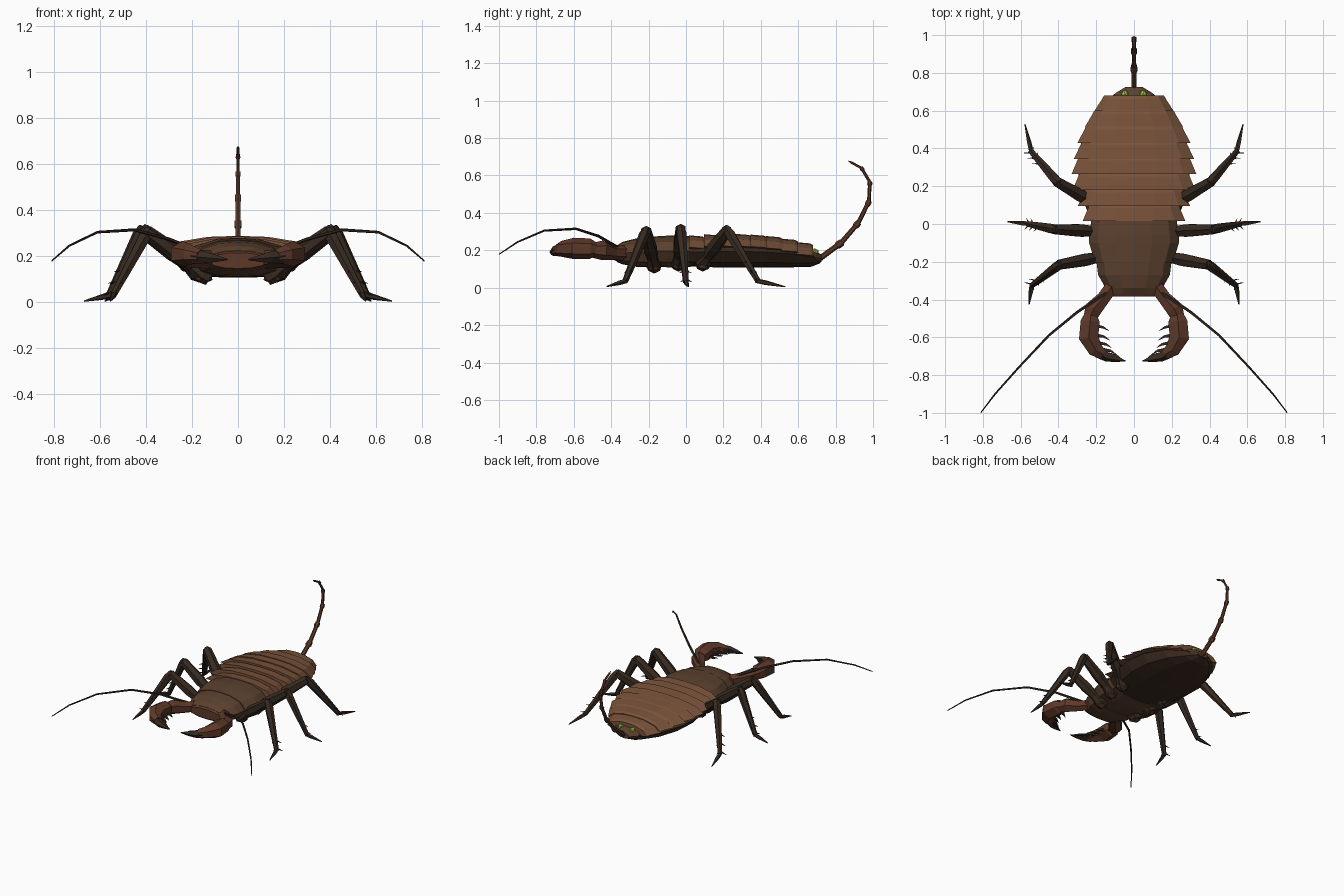
import bpy, bmesh, math
from mathutils import Vector


def material(name, rgb):
    m = bpy.data.materials.new(name)
    m.diffuse_color = (*rgb, 1)
    return m


PLATE = material("plate_brown", (0.19, 0.085, 0.042))
SHIELD = material("shield_brown", (0.105, 0.052, 0.028))
BELLY = material("belly_dark", (0.045, 0.024, 0.014))
LEG = material("leg_dark", (0.038, 0.023, 0.015))
CLAW = material("claw_red_brown", (0.11, 0.04, 0.022))
EYE = material("eye_green", (0.35, 0.55, 0.06))


def finish(name, bm, mat, mirror=False):
    bmesh.ops.recalc_face_normals(bm, faces=bm.faces[:])
    me = bpy.data.meshes.new(name)
    bm.to_mesh(me)
    bm.free()
    me.materials.append(mat)
    ob = bpy.data.objects.new(name, me)
    bpy.context.collection.objects.link(ob)
    if mirror:
        ob.modifiers.new("mirror", 'MIRROR').use_mirror_merge = False
    return ob


def skin(bm, rings):
    """Bridge closed rings of points and cap both ends."""
    vs = [[bm.verts.new(p) for p in r] for r in rings]
    n = len(vs[0])
    for a, b in zip(vs, vs[1:]):
        for i in range(n):
            j = (i + 1) % n
            bm.faces.new((a[i], a[j], b[j], b[i]))
    bm.faces.new(vs[0][::-1])
    bm.faces.new(vs[-1])


def tube(bm, path, sides=6, flat=1.0):
    """Tapered tube through (x, y, z, radius); flat scales its height."""
    pts = [Vector(p[:3]) for p in path]
    rings = []
    for i, p in enumerate(path):
        t = (pts[min(i + 1, len(pts) - 1)] - pts[max(i - 1, 0)]).normalized()
        ref = Vector((0, 0, 1)) if abs(t.z) < 0.9 else Vector((0, 1, 0))
        u = t.cross(ref).normalized()
        v = u.cross(t)
        rings.append([pts[i] + p[3] * (math.cos(a) * u + flat * math.sin(a) * v)
                      for a in (2 * math.pi * (k + 0.5) / sides for k in range(sides))])
    skin(bm, rings)


def body_ring(y, w, bottom, mid, top):
    half = [(0.45, bottom), (0.82, bottom + 0.3 * (mid - bottom)), (1, mid),
            (0.8, mid + 0.6 * (top - mid)), (0.4, mid + 0.93 * (top - mid))]
    return ([(w * x, y, z) for x, z in half] + [(0, y, top)]
            + [(-w * x, y, z) for x, z in half[::-1]] + [(0, y, bottom - 0.003)])


def body(name, mat, sections):
    bm = bmesh.new()
    skin(bm, [body_ring(*s) for s in sections])
    return finish(name, bm, mat)


# Underside hull of the abdomen
body("abdomen_belly", BELLY, [
    (-0.04, 0.20, 0.12, 0.19, 0.25), (0.1, 0.26, 0.113, 0.19, 0.26),
    (0.27, 0.295, 0.11, 0.195, 0.265), (0.43, 0.28, 0.11, 0.19, 0.25),
    (0.57, 0.22, 0.112, 0.18, 0.225), (0.67, 0.13, 0.115, 0.17, 0.2),
    (0.72, 0.05, 0.135, 0.155, 0.175)])

# Overlapping back plates
starts = [0.015, 0.095, 0.18, 0.265, 0.345, 0.428, 0.51, 0.59]
widths = [0.272, 0.297, 0.325, 0.33, 0.318, 0.3, 0.262, 0.215]
tops = [0.28, 0.286, 0.289, 0.288, 0.284, 0.276, 0.262, 0.243]
for i, (y, w, t) in enumerate(zip(starts, widths, tops)):
    base = t - 0.072
    shrink = 0.03 + 0.004 * max(0, i - 3)
    body(f"back_plate_{i + 1}", PLATE, [
        (y, w, base - 0.003, base + 0.008, t),
        (y + 0.072, w - shrink, base - 0.008, base + 0.003, t - 0.006),
        (y + 0.09, w - shrink - 0.01, base - 0.01, base, t - 0.016)])
body("tail_plate", SHIELD, [
    (0.645, 0.155, 0.15, 0.17, 0.215), (0.695, 0.095, 0.14, 0.16, 0.195),
    (0.725, 0.045, 0.14, 0.155, 0.175)])

# Thorax shields and front plate
body("rear_thorax", SHIELD, [
    (-0.205, 0.205, 0.12, 0.195, 0.272), (-0.1, 0.238, 0.112, 0.195, 0.278),
    (-0.06, 0.237, 0.112, 0.195, 0.279), (0.025, 0.225, 0.115, 0.195, 0.275)])
body("front_thorax", SHIELD, [
    (-0.37, 0.145, 0.14, 0.185, 0.225), (-0.34, 0.15, 0.128, 0.185, 0.245),
    (-0.27, 0.19, 0.115, 0.19, 0.262), (-0.19, 0.2, 0.112, 0.19, 0.27)])
body("front_plate", CLAW, [
    (-0.383, 0.13, 0.15, 0.185, 0.215), (-0.355, 0.155, 0.135, 0.185, 0.232)])

# Green eyes near the tail
bm = bmesh.new()
bmesh.ops.create_icosphere(bm, subdivisions=1, radius=0.021)
bmesh.ops.scale(bm, vec=(0.95, 1.15, 0.85), verts=bm.verts)
bmesh.ops.translate(bm, vec=(0.048, 0.687, 0.193), verts=bm.verts)
finish("eyes", bm, EYE, True)

# Segmented tail, each segment flaring at its joint
tail = [(0.7, 0.145), (0.83, 0.24), (0.92, 0.345), (0.978, 0.46),
        (0.983, 0.565), (0.938, 0.64), (0.868, 0.678)]
bm = bmesh.new()
for i, ((y0, z0), (y1, z1)) in enumerate(zip(tail, tail[1:])):
    r = 0.021 - 0.0024 * i
    end = 0.003 if i == 5 else r
    at = lambda f, q: (0, y0 + f * (y1 - y0), z0 + f * (z1 - z0), q)
    tube(bm, [at(0, r * 0.75), at(0.8, r * 0.7), at(0.88, end), at(1.04 if i < 5 else 1, end * 0.9)])
finish("tail", bm, CLAW)

# Legs: coxa, thigh, shin, foot and small spines
legs = {
    "front_leg": [(0.15, -0.17, 0.125), (0.395, -0.215, 0.305), (0.54, -0.325, 0.035), (0.555, -0.425, 0.006)],
    "middle_leg": [(0.17, -0.04, 0.135), (0.42, -0.028, 0.315), (0.56, 0.0, 0.03), (0.67, 0.012, 0.005)],
    "rear_leg": [(0.18, 0.09, 0.135), (0.405, 0.222, 0.31), (0.545, 0.385, 0.035), (0.578, 0.53, 0.005)]}
for name, pts in legs.items():
    hip, knee, ankle, toe = map(Vector, pts)
    bm = bmesh.new()
    tube(bm, [(*(hip + Vector((-0.03, 0, -0.02))), 0.035), (*hip, 0.045),
              (*hip.lerp(knee, 0.2), 0.03)])
    tube(bm, [(*hip.lerp(knee, 0.1), 0.028), (*hip.lerp(knee, 0.45), 0.038),
              (*knee, 0.03), (*knee.lerp(ankle, 0.05), 0.018)])
    tube(bm, [(*knee.lerp(ankle, -0.05), 0.018), (*knee.lerp(ankle, 0.08), 0.029),
              (*knee.lerp(ankle, 0.6), 0.022), (*ankle, 0.016)])
    tube(bm, [(*ankle.lerp(toe, -0.08), 0.013), (*ankle.lerp(toe, 0.3), 0.013), (*toe, 0.003)], 5)
    side = (toe - knee).cross(Vector((0, 0, 1))).normalized()
    for f, s in ((0.6, 1), (0.78, 1), (0.78, -1), (0.95, -1), (0.95, 1)):
        p = knee.lerp(ankle, f)
        tip = p + side * s * 0.032 + (ankle - knee) * 0.09 + Vector((0.01, 0, 0.012))
        tube(bm, [(*p, 0.008), (*tip, 0.001)], 4)
    finish(name + "s", bm, LEG, True)

    # Hip lump under the thorax
    bm = bmesh.new()
    bmesh.ops.create_icosphere(bm, subdivisions=1, radius=0.04)
    bmesh.ops.scale(bm, vec=(1.1, 1, 0.75), verts=bm.verts)
    bmesh.ops.translate(bm, vec=hip + Vector((0, 0, -0.015)), verts=bm.verts)
    finish(name + "_hips", bm, CLAW, True)

# Grasping claws with inner teeth
bm = bmesh.new()
tube(bm, [(0.11, -0.32, 0.185, 0.04), (0.16, -0.39, 0.188, 0.04),
          (0.215, -0.45, 0.2, 0.052), (0.235, -0.5, 0.2, 0.04)])
tube(bm, [(0.23, -0.475, 0.205, 0.036), (0.232, -0.515, 0.208, 0.058),
          (0.24, -0.6, 0.21, 0.06), (0.205, -0.665, 0.207, 0.045),
          (0.165, -0.69, 0.2, 0.032)], 6, 0.95)
finish("claws", bm, CLAW, True)
bm = bmesh.new()
tube(bm, [(0.19, -0.675, 0.2, 0.034), (0.14, -0.704, 0.195, 0.026),
          (0.09, -0.716, 0.19, 0.015), (0.045, -0.724, 0.186, 0.003)], 5)
for x, y in ((0.195, -0.54), (0.19, -0.59), (0.18, -0.63), (0.155, -0.665), (0.125, -0.69)):
    tube(bm, [(x + 0.01, y, 0.198, 0.014), (x - 0.03, y - 0.006, 0.193, 0.009),
              (x - 0.062, y - 0.025, 0.188, 0.001)], 4)
finish("claw_teeth", bm, LEG, True)

# Long curved feelers
bm = bmesh.new()
tube(bm, [(0.11, -0.34, 0.2, 0.011), (0.2, -0.40, 0.235, 0.009), (0.3, -0.467, 0.275, 0.008),
          (0.45, -0.59, 0.315, 0.007), (0.61, -0.76, 0.305, 0.006),
          (0.735, -0.9, 0.245, 0.005), (0.81, -0.998, 0.18, 0.003)], 5)
finish("feelers", bm, LEG, True)
